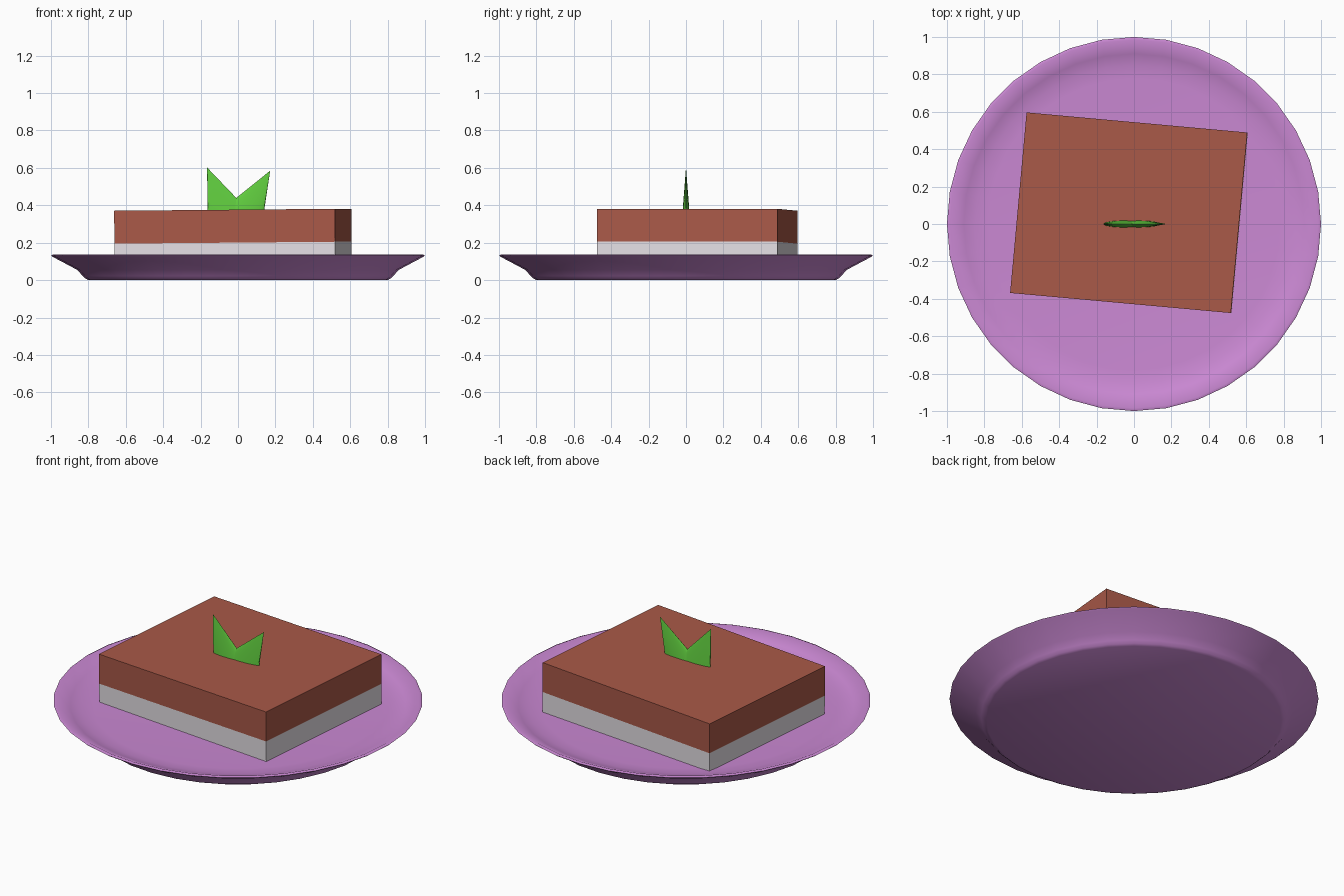
import bpy, bmesh
from math import cos, sin, pi, radians
from mathutils import Matrix

if "Cube" in bpy.data.objects:
    bpy.data.objects.remove(bpy.data.objects["Cube"])


def finish(name, bm, color, smooth=None):
    bmesh.ops.recalc_face_normals(bm, faces=bm.faces)
    mesh = bpy.data.meshes.new(name)
    bm.to_mesh(mesh)
    bm.free()
    obj = bpy.data.objects.new(name, mesh)
    bpy.context.collection.objects.link(obj)
    mat = bpy.data.materials.new(name + "_colour")
    mat.diffuse_color = (*color, 1)
    mat.use_nodes = True
    mat.node_tree.nodes["Principled BSDF"].inputs["Base Color"].default_value = mat.diffuse_color
    mesh.materials.append(mat)
    if smooth:
        bpy.ops.object.select_all(action='DESELECT')
        obj.select_set(True)
        bpy.context.view_layer.objects.active = obj
        bpy.ops.object.shade_smooth_by_angle(angle=radians(smooth))
    return obj


# Plate: a profile turned round z, capped above and below
def plate(profile, sides=36):
    bm = bmesh.new()
    rings = [[bm.verts.new((r * cos(2 * pi * i / sides), r * sin(2 * pi * i / sides), z))
              for i in range(sides)] for r, z in profile]
    for a, b in zip(rings, rings[1:]):
        for i in range(sides):
            j = (i + 1) % sides
            bm.faces.new((a[i], a[j], b[j], b[i]))
    bm.faces.new(rings[0])
    bm.faces.new(rings[-1])
    finish("plate", bm, (0.60, 0.25, 0.66), 60)


plate([(0.80, 0), (0.815, 0.008), (0.83, 0.022), (0.86, 0.055), (0.99, 0.124),
       (1.0, 0.132), (0.985, 0.138), (0.91, 0.105), (0.85, 0.09), (0.78, 0.085)])


# Cake layers: slabs turned and tilted slightly together
def layer(name, z0, z1, color):
    bm = bmesh.new()
    bmesh.ops.create_cube(bm, size=1)
    place = (Matrix.Translation((-0.025, 0.06, 0)) @ Matrix.Rotation(radians(-5.2), 4, 'Z')
             @ Matrix.Rotation(radians(-0.5), 4, 'Y')
             @ Matrix.Translation((0, 0, (z0 + z1) / 2))
             @ Matrix.Diagonal((1.185, 0.969, z1 - z0, 1)))
    bm.transform(place)
    finish(name, bm, color)


layer("cream_layer", 0.07, 0.20, (0.78, 0.74, 0.78))
layer("chocolate_layer", 0.20, 0.376, (0.40, 0.10, 0.065))


# Mint leaves: flattened cones leaning outwards
def leaf(name, x0, x1, tip_x, tip_z, base_z=0.36, sides=32):
    bm = bmesh.new()
    ring = [bm.verts.new(((x0 + x1) / 2 + (x1 - x0) / 2 * cos(2 * pi * i / sides),
                          0.019 * sin(2 * pi * i / sides), base_z)) for i in range(sides)]
    tip = bm.verts.new((tip_x, 0, tip_z))
    for i in range(sides):
        bm.faces.new((ring[i], ring[(i + 1) % sides], tip))
    bm.faces.new(ring)
    finish(name, bm, (0.12, 0.62, 0.05), 30)


leaf("leaf_left", -0.163, 0.067, -0.165, 0.602)
leaf("leaf_right", -0.108, 0.138, 0.172, 0.585)
